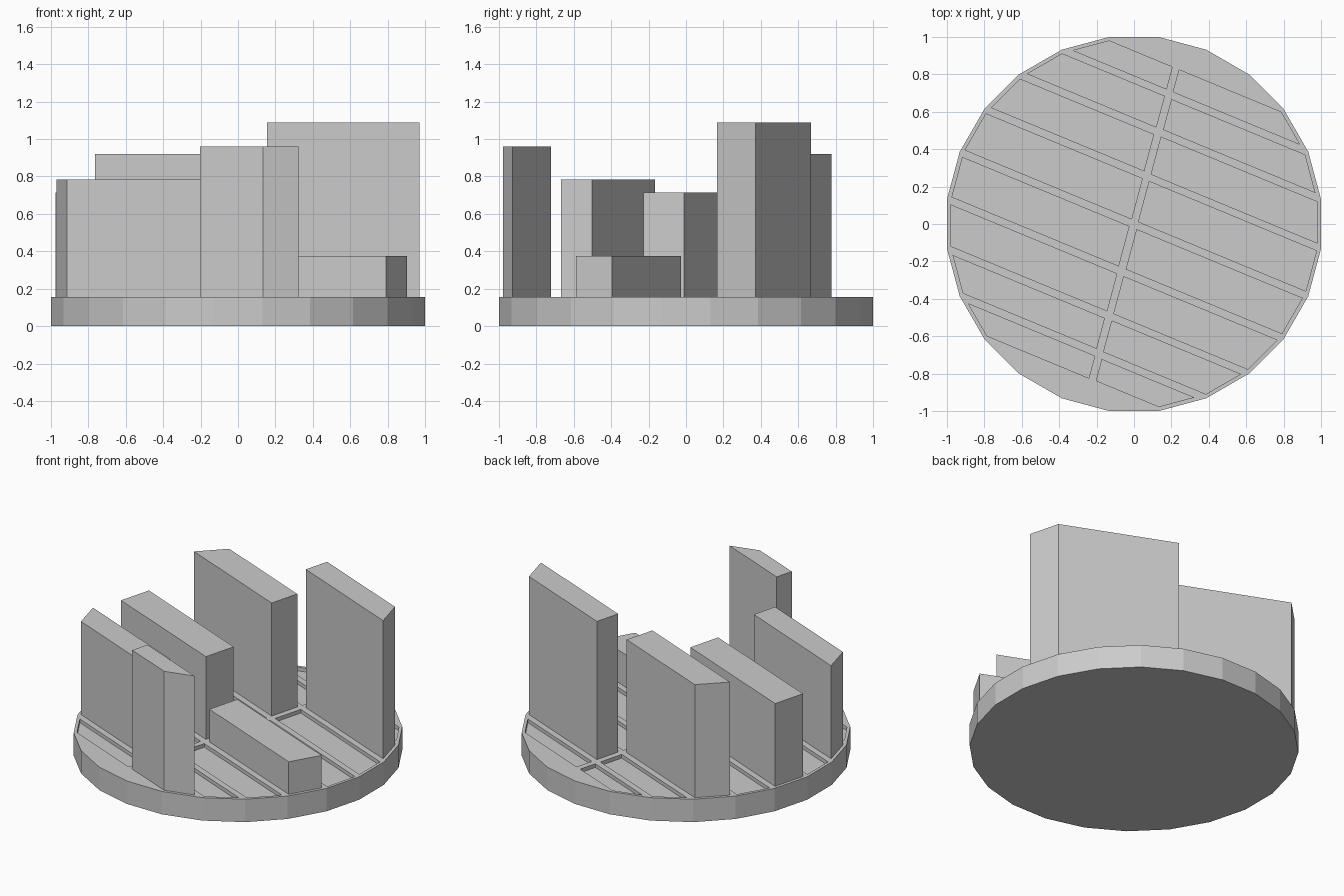
import bpy, bmesh
from math import radians, sin, cos

if "Cube" in bpy.data.objects:
    bpy.data.objects.remove(bpy.data.objects["Cube"])

N = 24                       # sides of the disc
R = 1 / cos(radians(7.5))    # corner radius, flat sides touch +-1
TOP = 0.155                  # top of the disc
GAP = 0.02                   # inset of each plot from its border
SUNK = -0.025                # depth of the empty plots

# Top heights of the raised slabs, keyed by (side, strip)
SLABS = {("left", 2): 0.92, ("left", 4): 0.715, ("left", 6): 0.785,
         ("right", 1): 1.09, ("right", 4): 0.375, ("right", 7): 0.96}

bm = bmesh.new()


def ring(z):
    return [bm.verts.new((R * cos(radians(7.5 + 15 * i)),
                          R * sin(radians(7.5 + 15 * i)), z)) for i in range(N)]


# Disc underside and rim
low, v = ring(0), ring(TOP)
bm.faces.new(low[::-1])
for i in range(N):
    j = (i + 1) % N
    bm.faces.new((low[i], low[j], v[j], v[i]))

# Points where the strip borders cross the middle lane
mid = []
for k in range(9):
    r = R * cos(radians(30 + 15 * k)) / cos(radians(7.5))
    mid.append(bm.verts.new((r * cos(radians(75)), r * sin(radians(75)), TOP)))

# Plain end segments of the top
bm.faces.new(v[2:7] + [mid[0]])
bm.faces.new(v[14:19] + [mid[8]])

# Sixteen plots in eight diagonal strips
plots = {}
for k in range(8):
    plots["left", k] = bm.faces.new((v[6 + k], v[7 + k], mid[k + 1], mid[k]))
    plots["right", k] = bm.faces.new((mid[k], mid[k + 1], v[(1 - k) % N], v[(2 - k) % N]))

bm.normal_update()
bmesh.ops.inset_individual(bm, faces=list(plots.values()), thickness=GAP,
                           use_even_offset=True)

# Raise slabs, sink the remaining plots
for key, face in plots.items():
    rise = SLABS[key] - TOP if key in SLABS else SUNK
    cap = bmesh.ops.extrude_discrete_faces(bm, faces=[face])["faces"][0]
    bmesh.ops.translate(bm, verts=cap.verts[:], vec=(0, 0, rise))

bmesh.ops.recalc_face_normals(bm, faces=bm.faces[:])
mesh = bpy.data.meshes.new("disc_with_slabs")
bm.to_mesh(mesh)
bm.free()
bpy.context.collection.objects.link(bpy.data.objects.new("disc_with_slabs", mesh))
